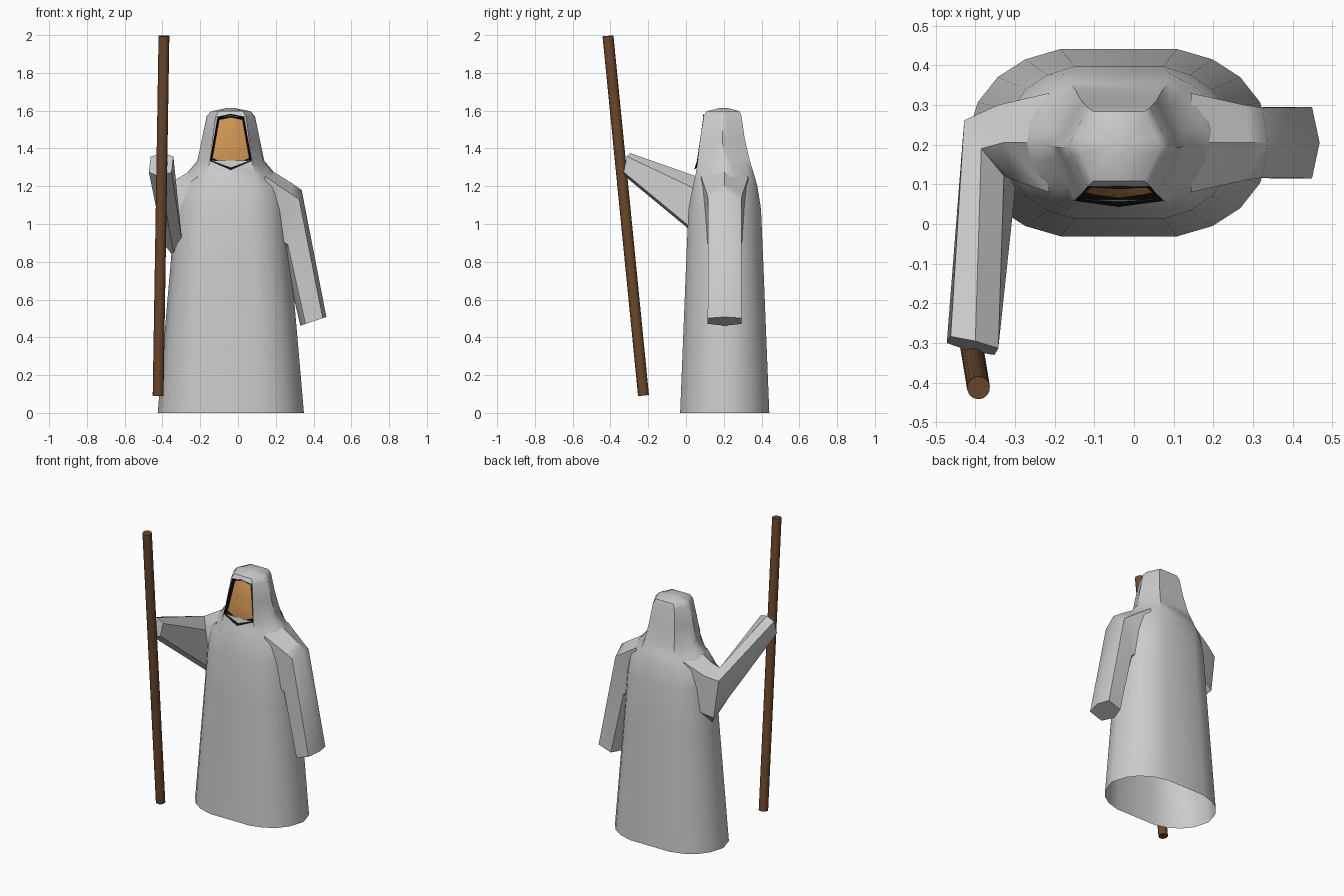
import bpy, bmesh, math
from mathutils import Vector

if "Cube" in bpy.data.objects:
    bpy.data.objects.remove(bpy.data.objects["Cube"])

CX = -0.038  # centre line of the robed body


def material(name, rgb):
    m = bpy.data.materials.new(name)
    m.diffuse_color = (*rgb, 1)
    m.use_nodes = True
    m.node_tree.nodes["Principled BSDF"].inputs["Base Color"].default_value = m.diffuse_color
    return m


def loft(name, rings, cap_start=False, cap_end=False, skip=(), mat=None, angle=45):
    """Skin a list of equal-length point rings."""
    bm = bmesh.new()
    vs = [[bm.verts.new(p) for p in r] for r in rings]
    n = len(rings[0])
    for i in range(len(vs) - 1):
        for j in range(n):
            if (i, j) not in skip:
                k = (j + 1) % n
                bm.faces.new((vs[i][j], vs[i][k], vs[i + 1][k], vs[i + 1][j]))
    if cap_start:
        bm.faces.new(vs[0])
    if cap_end:
        bm.faces.new(vs[-1])
    bmesh.ops.remove_doubles(bm, verts=bm.verts, dist=1e-5)
    bmesh.ops.recalc_face_normals(bm, faces=bm.faces)
    me = bpy.data.meshes.new(name)
    bm.to_mesh(me)
    bm.free()
    ob = bpy.data.objects.new(name, me)
    bpy.context.collection.objects.link(ob)
    if mat:
        me.materials.append(mat)
    bpy.ops.object.select_all(action='DESELECT')
    ob.select_set(True)
    bpy.context.view_layer.objects.active = ob
    bpy.ops.object.shade_smooth_by_angle(angle=math.radians(angle))
    return ob


# Robe and hood: rounded hem section blending into a hexagonal hood
HEM = [(.38, 1), (.61, .89), (.79, .70), (.92, .43), (1, 0)]
HEX = [(.62, 1), (.715, .75), (.81, .5), (.905, .25), (1, 0)]


def body_ring(z, hx, hy, yc, t):
    q = [Vector(a).lerp(Vector(b), t) for a, b in zip(HEM, HEX)]
    pts = [(p.x, p.y) for p in q] + [(p.x, -p.y) for p in q[3::-1]]
    pts += [(-x, y) for x, y in reversed(pts)]
    return [(CX + x * hx, yc + y * hy, z) for x, y in pts]


levels = [(0, .387, .236, .205, 0), (.8, .318, .204, .205, 0), (1.08, .297, .192, .205, 0),
          (1.2, .285, .171, .207, .3), (1.27, .232, .153, .205, .7), (1.335, .177, .138, .2, 1),
          (1.45, .153, .118, .193, 1), (1.57, .128, .100, .194, 1), (1.597, .105, .088, .196, 1),
          (1.614, .02, .02, .2, 1)]
loft("hooded_robe", [body_ring(*l) for l in levels], cap_end=True, skip={(5, 8), (6, 8)})


# Sleeves: tapered hexagonal tubes from inside the shoulder to the cuff
def sleeve_ring(top, bottom, w):
    t, b, w = Vector(top), Vector(bottom), Vector(w)
    hi, lo = t.lerp(b, .14), t.lerp(b, .8)
    return [t, hi + w, lo + w, b, lo - w, hi - w]


loft("hanging_sleeve", [sleeve_ring(*r) for r in [
    ((.15, .205, 1.30), (.10, .205, .95), (0, .125, 0)),
    ((.29, .205, 1.213), (.21, .205, .84), (0, .095, 0)),
    ((.337, .205, 1.18), (.245, .205, .82), (0, .088, 0)),
    ((.468, .205, .508), (.33, .205, .462), (0, .09, 0))]], cap_end=True)

loft("raised_sleeve", [sleeve_ring(*r) for r in [
    ((-.22, .205, 1.30), (-.18, .205, .95), (0, .125, 0)),
    ((-.33, .205, 1.235), (-.28, .205, .85), (-.02, .095, 0)),
    ((-.385, .19, 1.205), (-.335, .2, .82), (-.05, .07, 0)),
    ((-.40, -.295, 1.375), (-.415, -.32, 1.25), (-.06, .015, 0))]], cap_end=True)

# Face opening: dark recessed rim with a softly bulging face inside
rim = [Vector(p) for p in [(-.07, .092, 1.567), (0, .088, 1.582), (.07, .092, 1.567),
                           (.111, .058, 1.335), (0, .043, 1.287), (-.111, .058, 1.335)]]
mid = Vector((0, .075, 1.445))


def inset(s, depth):
    return [Vector((CX, depth, 0)) + mid + (p - mid) * s for p in rim]


loft("hood_opening", [inset(1, 0), inset(.87, .022)], mat=material("dark_lining", (.004, .004, .004)))
loft("face", [inset(.9, .022), inset(.55, .008), inset(.2, .004)], cap_end=True,
     mat=material("skin", (.62, .30, .09)), angle=60)

# Walking staff
low, high = Vector((-.423, -.225, .092)), Vector((-.392, -.413, 1.996))
axis = high - low
rot = axis.to_track_quat('Z', 'Y')
circle = [rot @ Vector((.029 * math.cos(a), .029 * math.sin(a), 0))
          for a in (math.tau * i / 14 for i in range(14))]
loft("staff", [[low + c for c in circle], [high + c for c in circle]], True, True,
     mat=material("wood", (.15, .065, .025)))
